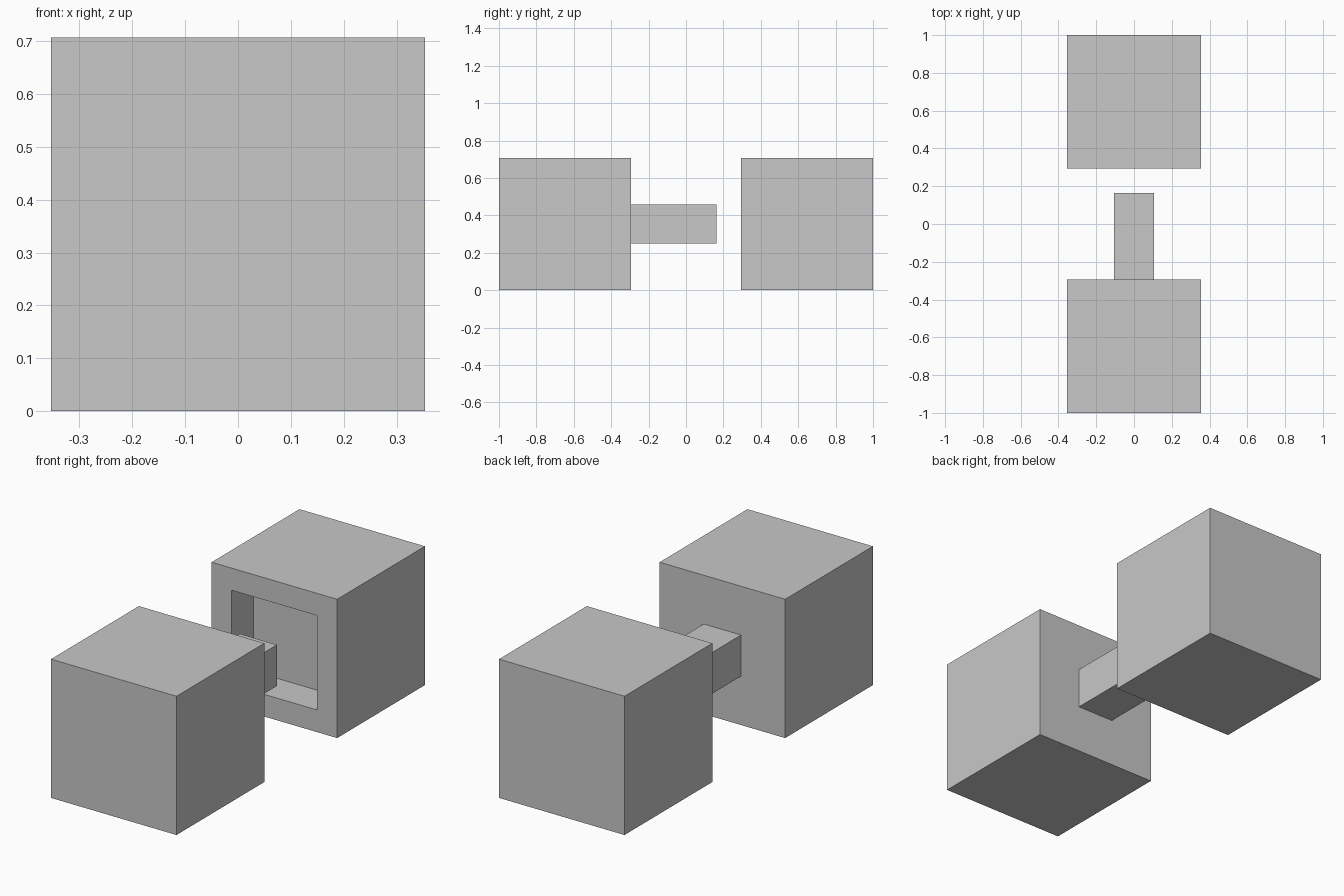
import bpy
import bmesh
from mathutils import Matrix, Vector

cube = bpy.data.objects.get("Cube")
if cube:
    bpy.data.objects.remove(cube, do_unlink=True)

SIDE = 0.707              # block edge length
MID = SIDE / 2            # centre height of every part
BLOCK_Y = 1 - SIDE / 2    # block centres along y
PEG_WIDTH, PEG_END = 0.21, 0.163
RIM, POCKET_DEPTH = 0.113, 0.177

grey = bpy.data.materials.new("plain grey")
grey.use_nodes = True
colour = (0.58, 0.58, 0.58, 1)
grey.diffuse_color = colour
grey.node_tree.nodes["Principled BSDF"].inputs["Base Color"].default_value = colour


def new_block(y):
    bm = bmesh.new()
    matrix = Matrix.Translation((0, y, MID)) @ Matrix.Scale(SIDE, 4)
    bmesh.ops.create_cube(bm, size=1, matrix=matrix)
    bm.normal_update()
    return bm


def inset_and_move(bm, direction, margin, y):
    """Inset the face looking in a direction, then extrude its middle to y."""
    face = max(bm.faces, key=lambda f: f.normal.dot(direction))
    bmesh.ops.inset_individual(bm, faces=[face], thickness=margin,
                               use_even_offset=True)
    middle = bmesh.ops.extrude_discrete_faces(bm, faces=[face])["faces"][0]
    for v in middle.verts:
        v.co.y = y


def finish(bm, name):
    bmesh.ops.recalc_face_normals(bm, faces=bm.faces)
    mesh = bpy.data.meshes.new(name)
    bm.to_mesh(mesh)
    bm.free()
    mesh.materials.append(grey)
    obj = bpy.data.objects.new(name, mesh)
    bpy.context.collection.objects.link(obj)


# Front block with a square peg extruded from its back face
bm = new_block(-BLOCK_Y)
inset_and_move(bm, Vector((0, 1, 0)), (SIDE - PEG_WIDTH) / 2, PEG_END)
finish(bm, "front_block_with_peg")

# Rear block with a square pocket sunk into its front face
bm = new_block(BLOCK_Y)
inset_and_move(bm, Vector((0, -1, 0)), RIM, 1 - SIDE + POCKET_DEPTH)
finish(bm, "rear_block_with_socket")
